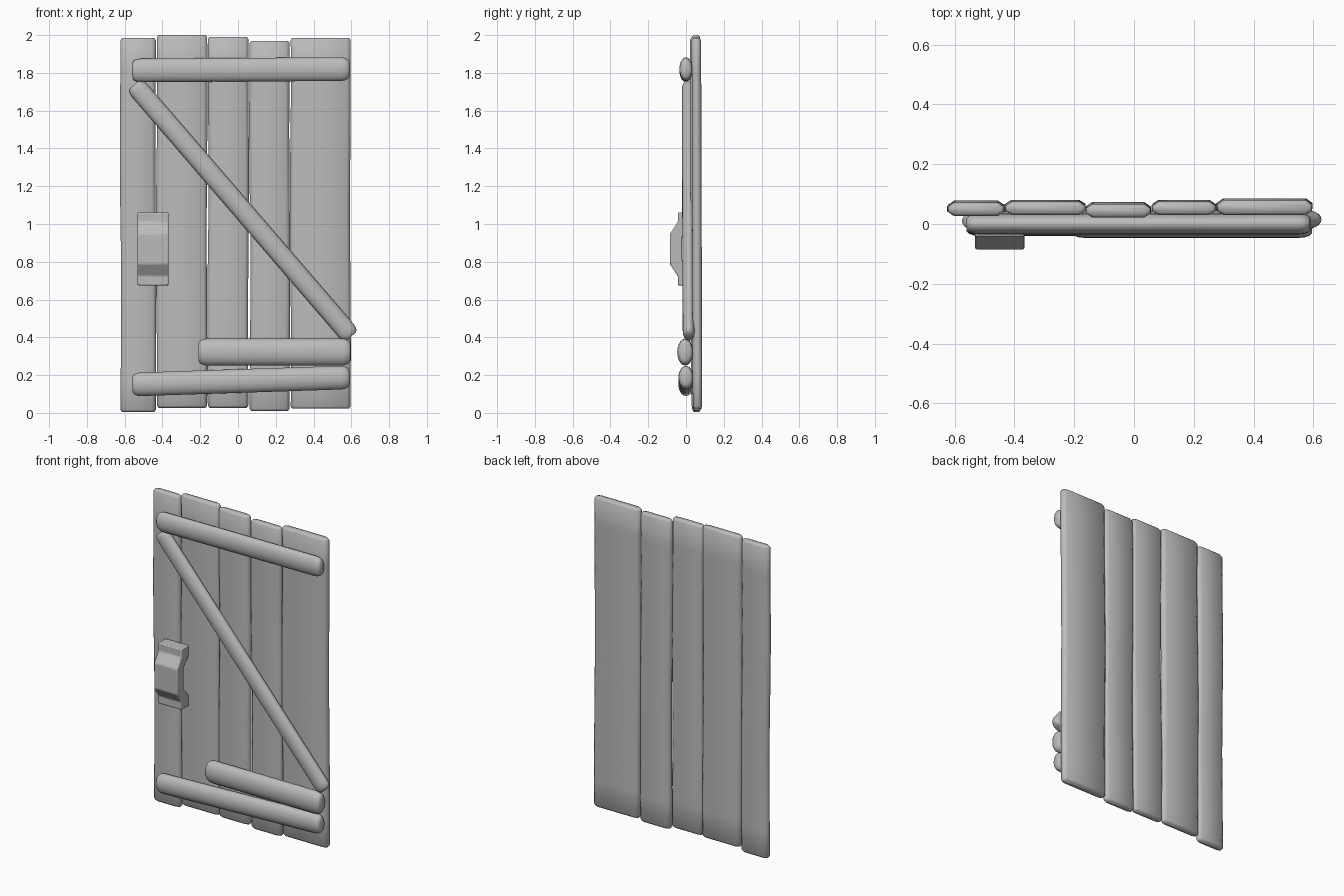
import bpy
import bmesh
from math import cos, sin, pi, radians
from mathutils import Vector

cube = bpy.data.objects.get("Cube")
if cube:
    bpy.data.objects.remove(cube, do_unlink=True)

GREY = (0.5, 0.5, 0.5, 1)
mat = bpy.data.materials.new("plain_grey")
mat.use_nodes = True
mat.diffuse_color = GREY
mat.node_tree.nodes["Principled BSDF"].inputs["Base Color"].default_value = GREY


def finish(name, bm, angle):
    bmesh.ops.recalc_face_normals(bm, faces=bm.faces)
    mesh = bpy.data.meshes.new(name)
    bm.to_mesh(mesh)
    bm.free()
    mesh.materials.append(mat)
    obj = bpy.data.objects.new(name, mesh)
    bpy.context.collection.objects.link(obj)
    bpy.ops.object.select_all(action="DESELECT")
    obj.select_set(True)
    bpy.context.view_layer.objects.active = obj
    bpy.ops.object.shade_smooth_by_angle(angle=radians(angle))
    return obj


def loft(name, rings, angle=50):
    """Skin a list of equal-length point rings and cap both ends."""
    bm = bmesh.new()
    loops = [[bm.verts.new(p) for p in ring] for ring in rings]
    n = len(loops[0])
    for a, b in zip(loops, loops[1:]):
        for i in range(n):
            j = (i + 1) % n
            bm.faces.new((a[i], a[j], b[j], b[i]))
    bm.faces.new(loops[0])
    bm.faces.new(loops[-1])
    return finish(name, bm, angle)


def plank(name, x0, x1, z0, z1, y0, y1, phase):
    """Upright board with softened edges and a slight hand-cut waviness."""
    rings = []
    steps = 12
    levels = [(z0, 0.008)] + [
        (z0 + 0.012 + (z1 - z0 - 0.024) * i / steps, 0) for i in range(steps + 1)
    ] + [(z1, 0.008)]
    for z, inset in levels:
        t = (z - z0) / (z1 - z0)
        wave = 0.005 * sin(2 * pi * t + phase) * sin(pi * t)
        bow = 0.006 * (0.5 - t)
        a, b = x0 + inset + wave, x1 - inset + wave * 0.6
        f, k = y0 + inset + bow, y1 - inset + bow
        c, d = 0.02, (k - f) * 0.3
        rings.append([Vector(p) for p in (
            (a + c, f, z), (b - c, f, z), (b, f + d, z), (b, k - d, z),
            (b - c, k, z), (a + c, k, z), (a, k - d, z), (a, f + d, z))])
    loft(name, rings, 60)


def brace(name, start, end, width, depth):
    """Oval bar between two points in the door plane, with rounded ends."""
    a, b = Vector(start), Vector(end)
    axis = (b - a).normalized()
    length = (b - a).length
    out = Vector((0, 1, 0))
    across = axis.cross(out)
    rings = []
    ends = [(0, 0.62), (0.008, 0.82), (0.025, 0.96), (0.045, 1)]
    stations = ends + [(length - s, k) for s, k in reversed(ends)]
    for s, k in stations:
        rings.append([a + axis * s
                      + across * (cos(2 * pi * i / 20) * width / 2 * k)
                      + out * (sin(2 * pi * i / 20) * depth / 2 * k)
                      for i in range(20)])
    loft(name, rings)


# Five upright boards
boards = [
    (-0.622, -0.435, 0.005, 1.985, 0.030, 0.075),
    (-0.430, -0.163, 0.027, 2.000, 0.033, 0.078),
    (-0.160, 0.055, 0.027, 1.990, 0.025, 0.070),
    (0.062, 0.273, 0.010, 1.970, 0.033, 0.078),
    (0.279, 0.596, 0.022, 1.985, 0.033, 0.083),
]
for i, board in enumerate(boards):
    plank(f"plank_{i + 1}", *board, phase=i * 1.9)

# Cross bars and diagonal
brace("top_bar", (-0.56, 0, 1.813), (0.59, 0, 1.82), 0.125, 0.07)
brace("bottom_bar", (-0.56, 0, 0.15), (0.59, 0, 0.188), 0.125, 0.08)
brace("short_bar", (-0.21, -0.004, 0.322), (0.596, -0.004, 0.322), 0.142, 0.085)
brace("diagonal_brace", (-0.548, 0.01, 1.738), (0.6, 0.015, 0.405), 0.105, 0.065)

# Strap handle: angular bridge profile extruded sideways
upper = [(-0.043, 0.193), (-0.043, 0.143), (-0.085, 0.08)]
lower = [(y, -z) for y, z in reversed(upper)]
inner = [(0.032, 0.125), (-0.02, 0.065)]
inside = [(0.032, -0.193), (0.032, -0.125), (-0.02, -0.065),
          *reversed(inner), (0.032, 0.193)]
profile = upper + lower + inside
handle = loft("handle", [[Vector((x, y, 0.868 + z)) for y, z in profile]
                         for x in (-0.532, -0.367)], 30)
bevel = handle.modifiers.new("soft_edges", "BEVEL")
bevel.width = 0.006
bevel.segments = 2
